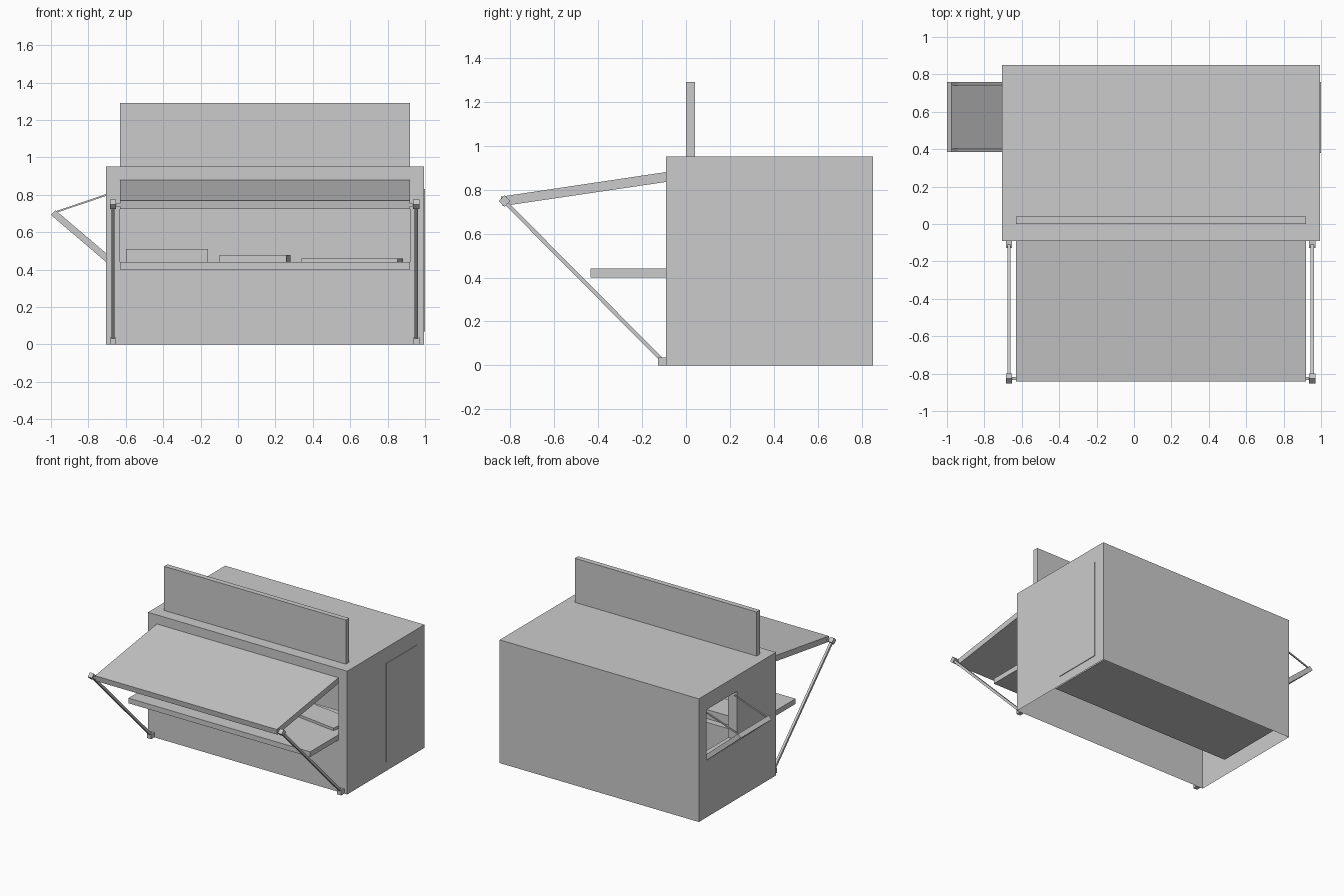
import bpy, bmesh, math
from mathutils import Vector, Matrix

if "Cube" in bpy.data.objects:
    bpy.data.objects.remove(bpy.data.objects["Cube"])

X0, X1 = -0.705, 0.995      # outer walls
IX0, IX1 = -0.63, 0.92      # inner walls
Y0, Y1 = -0.09, 0.85
H = 0.95


def mesh_obj(name, bm):
    bmesh.ops.recalc_face_normals(bm, faces=bm.faces)
    me = bpy.data.meshes.new(name)
    bm.to_mesh(me)
    bm.free()
    ob = bpy.data.objects.new(name, me)
    bpy.context.collection.objects.link(ob)
    return ob


def box(name, x, y, z, rot=None):
    """Box from (min, max) ranges, optionally rotated about its centre."""
    bm = bmesh.new()
    bmesh.ops.create_cube(bm, size=1)
    size = [r[1] - r[0] for r in (x, y, z)]
    bmesh.ops.scale(bm, vec=size, verts=bm.verts)
    ob = mesh_obj(name, bm)
    ob.location = [(r[0] + r[1]) / 2 for r in (x, y, z)]
    if rot:
        ob.rotation_euler = rot
    return ob


def prism(name, pts, axis, a, b):
    """Extrude a closed profile along x (points are y,z) or y (points are x,z)."""
    bm = bmesh.new()
    to3d = (lambda p: (a, p[0], p[1])) if axis == 'x' else (lambda p: (p[0], a, p[1]))
    f = bm.faces.new([bm.verts.new(to3d(p)) for p in pts])
    r = bmesh.ops.extrude_face_region(bm, geom=[f])
    vec = (b - a, 0, 0) if axis == 'x' else (0, b - a, 0)
    bmesh.ops.translate(bm, vec=vec,
                        verts=[v for v in r['geom'] if isinstance(v, bmesh.types.BMVert)])
    return mesh_obj(name, bm)


def rod(name, p, q, w):
    """Square bar between two points."""
    p, q = Vector(p), Vector(q)
    d = q - p
    bm = bmesh.new()
    bmesh.ops.create_cube(bm, size=1)
    bmesh.ops.scale(bm, vec=(w, w, d.length), verts=bm.verts)
    m = Matrix.Translation((p + q) / 2) @ d.to_track_quat('Z', 'Y').to_matrix().to_4x4()
    bmesh.ops.transform(bm, matrix=m, verts=bm.verts)
    return mesh_obj(name, bm)


# Booth body, hollowed by a stepped room profile and a side window
body = box("booth_body", (X0, X1), (Y0, Y1), (0, H))
room = prism("room_cutter",
             [(Y0 - 0.1, 0.44), (0.24, 0.44), (0.24, 0.06), (0.78, 0.06),
              (0.78, 0.88), (Y0 - 0.1, 0.88)], 'x', IX0, IX1)
window = box("window_cutter", (X0 - 0.1, IX0 + 0.05), (0.385, 0.755), (0.455, 0.83))
bpy.context.view_layer.objects.active = body
for cutter in (room, window):
    mod = body.modifiers.new("cut", 'BOOLEAN')
    mod.operation = 'DIFFERENCE'
    mod.solver = 'EXACT'
    mod.object = cutter
    bpy.ops.object.modifier_apply(modifier=mod.name)
    bpy.data.objects.remove(cutter)

# The booth is open underneath
bm = bmesh.new()
bm.from_mesh(body.data)
low = min(v.co.z for v in bm.verts)
bmesh.ops.delete(bm, geom=[f for f in bm.faces if all(v.co.z < low + 1e-4 for v in f.verts)],
                 context='FACES')
bm.to_mesh(body.data)
bm.free()

# Roof sign board, serving shelf and door panel
box("sign_board", (IX0, IX1), (0.0, 0.04), (H, 1.29))
box("serving_shelf", (IX0, IX1), (-0.435, Y0), (0.40, 0.44))
box("door_panel", (X1, 1.0), (0.38, 0.76), (0.07, 0.83))

# Raised front awning
prism("awning", [(Y0, 0.88), (Y0, 0.835), (-0.835, 0.725), (-0.842, 0.768)], 'x', IX0, IX1)

# Awning struts with end blocks and pins
for side, x, inner in (("left", -0.668, IX0), ("right", 0.953, IX1)):
    box(side + "_strut_foot", (x - 0.017, x + 0.017), (-0.128, Y0), (0, 0.037))
    rod(side + "_strut", (x, -0.11, 0.025), (x, -0.825, 0.745), 0.018)
    box(side + "_strut_head", (x - 0.017, x + 0.017), (-0.844, -0.808), (0.73, 0.766),
        (math.radians(45), 0, 0))
    rod(side + "_strut_pin", (x, -0.826, 0.745), (inner, -0.826, 0.745), 0.016)

# Side window flap and its stays
prism("window_flap", [(X0, 0.44), (X0, 0.487), (-0.975, 0.717), (-1.0, 0.692)], 'y', 0.385, 0.76)
for side, y in (("front", 0.40), ("back", 0.745)):
    rod(side + "_flap_stay", (X0 + 0.01, y, 0.802), (-0.972, y, 0.708), 0.009)

# Goods laid on the counter
box("counter_tray", (-0.60, -0.16), (-0.03, 0.19), (0.44, 0.51))
box("counter_stack", (-0.09, 0.27), (0.0, 0.20), (0.44, 0.478), (0, 0, math.radians(-6)))
box("counter_sheet", (0.35, 0.87), (-0.02, 0.18), (0.44, 0.46), (0, 0, math.radians(-8)))
